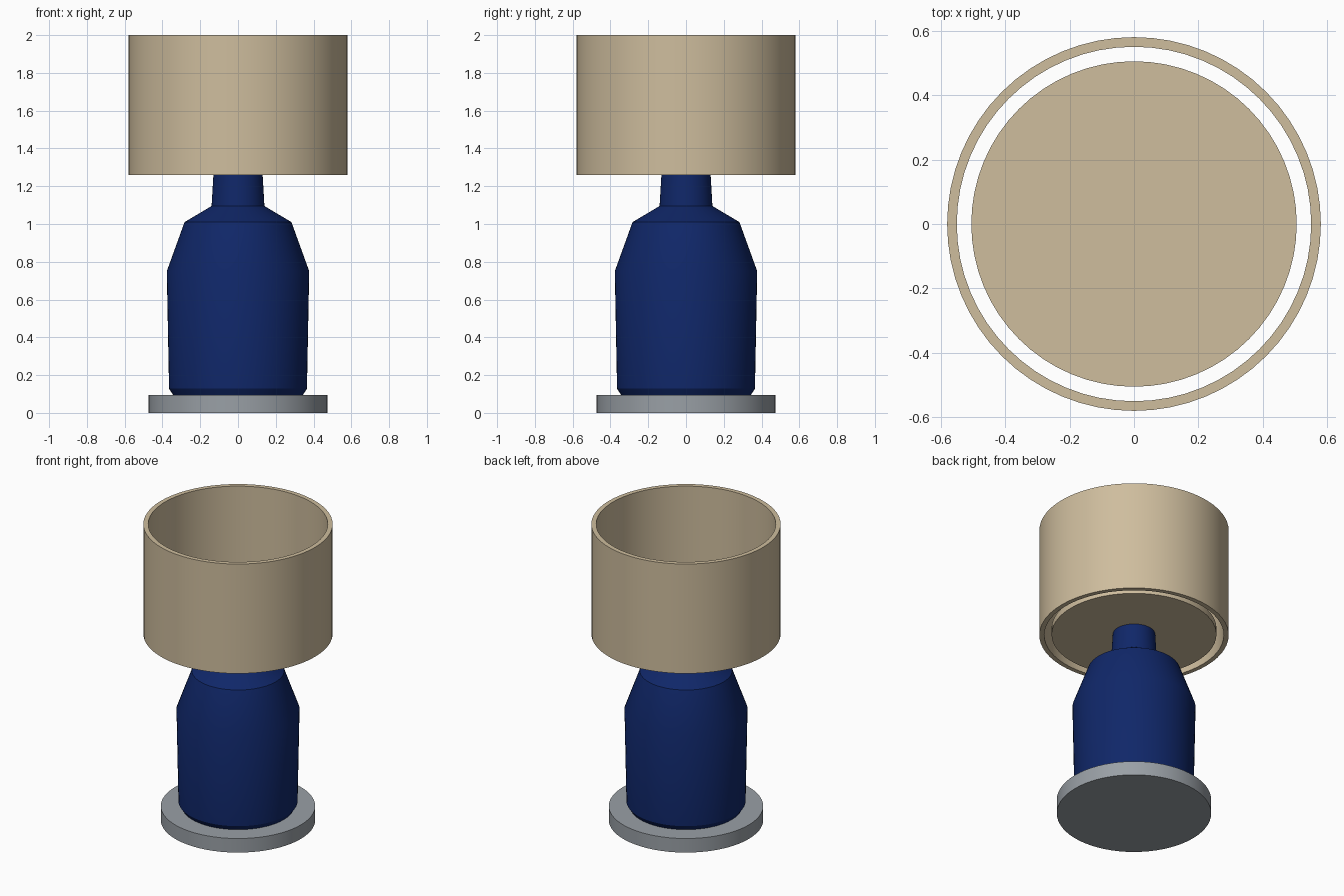
import bpy, bmesh
from math import radians, tau

cube = bpy.data.objects.get("Cube")
if cube:
    bpy.data.objects.remove(cube)


def material(name, rgb):
    mat = bpy.data.materials.new(name)
    mat.use_nodes = True
    mat.diffuse_color = (*rgb, 1)
    mat.node_tree.nodes["Principled BSDF"].inputs["Base Color"].default_value = (*rgb, 1)
    return mat


def lathe(name, profile, mat, closed=False, steps=64):
    """Spin a (radius, height) profile round the z axis."""
    bm = bmesh.new()
    points = [bm.verts.new((r, 0, z)) for r, z in profile]
    edges = [bm.edges.new(pair) for pair in zip(points, points[1:])]
    if closed:
        edges.append(bm.edges.new((points[-1], points[0])))
    bmesh.ops.spin(bm, geom=points + edges, axis=(0, 0, 1), cent=(0, 0, 0),
                   angle=tau, steps=steps, use_merge=True)
    bmesh.ops.remove_doubles(bm, verts=bm.verts, dist=0.0001)
    bmesh.ops.recalc_face_normals(bm, faces=bm.faces)
    mesh = bpy.data.meshes.new(name)
    bm.to_mesh(mesh)
    bm.free()
    mesh.materials.append(mat)
    obj = bpy.data.objects.new(name, mesh)
    bpy.context.collection.objects.link(obj)
    bpy.ops.object.select_all(action="DESELECT")
    obj.select_set(True)
    bpy.context.view_layer.objects.active = obj
    bpy.ops.object.shade_smooth_by_angle(angle=radians(30))
    return obj


linen = material("beige linen", (0.62, 0.51, 0.34))
glaze = material("blue glaze", (0.005, 0.02, 0.14))
metal = material("grey metal", (0.32, 0.35, 0.38))

# Round foot plate
lathe("base_plate", [(0, 0), (0.473, 0), (0.473, 0.095), (0, 0.095)], metal)

# Bottle-shaped body, seated in the plate
lathe("lamp_body", [(0, 0.01), (0.29, 0.01), (0.365, 0.128), (0.377, 0.75),
                    (0.283, 1.01), (0.14, 1.095), (0.13, 1.265), (0, 1.265)], glaze)

# Open drum shade with a thick wall
lathe("shade_wall", [(0.58, 1.26), (0.58, 2), (0.55, 2), (0.55, 1.26)], linen, closed=True)

# Diffuser disc inside the lower end of the shade
lathe("diffuser_disc", [(0, 1.265), (0.505, 1.265), (0.505, 1.31), (0, 1.31)], linen)
